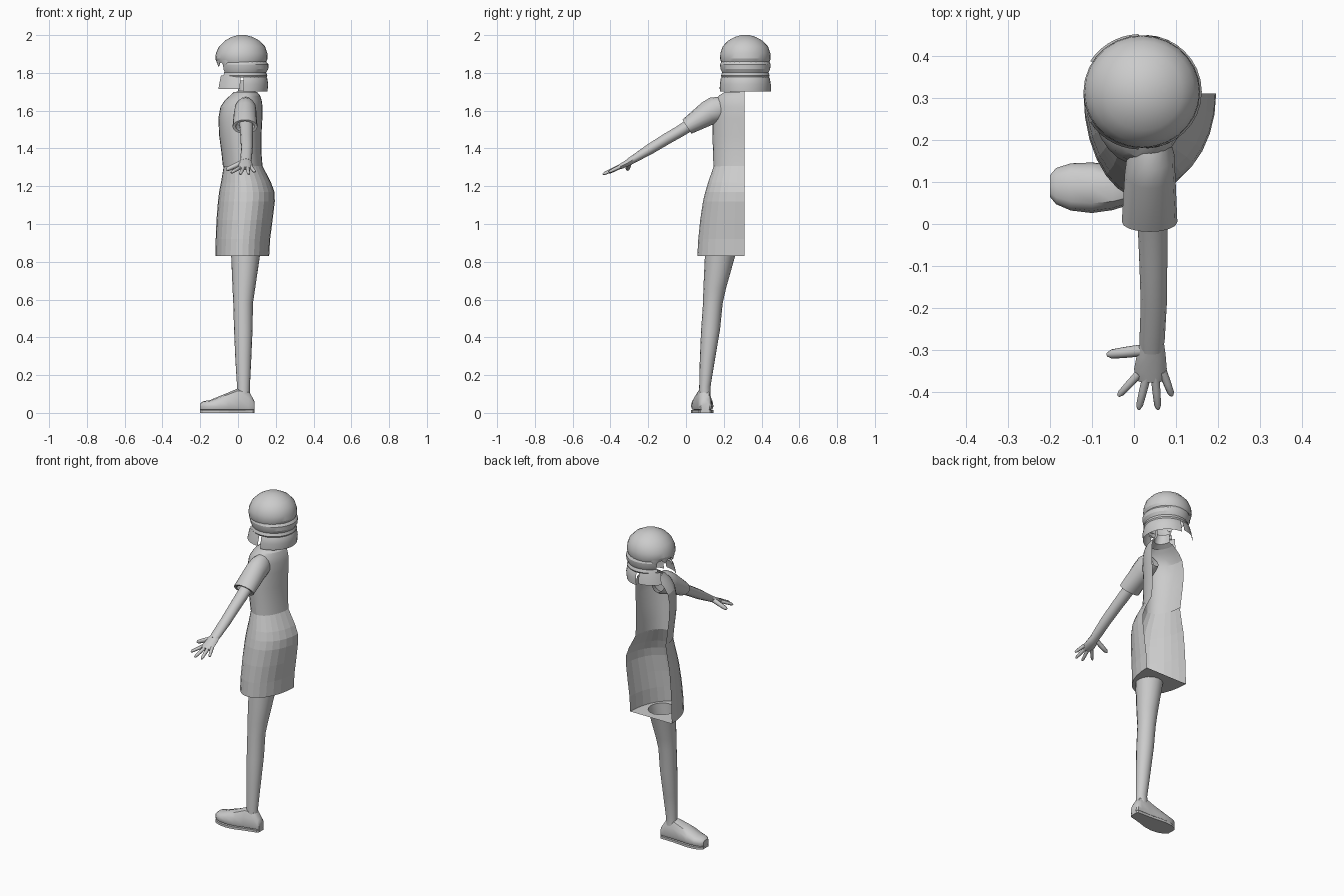
import bpy, bmesh, math
from mathutils import Vector

if "Cube" in bpy.data.objects:
    bpy.data.objects.remove(bpy.data.objects["Cube"])

mat = bpy.data.materials.new("plain grey")
mat.diffuse_color = (0.6, 0.6, 0.6, 1)
mat.use_nodes = True
mat.node_tree.nodes["Principled BSDF"].inputs["Base Color"].default_value = mat.diffuse_color


def finish(name, bm, smooth=None):
    me = bpy.data.meshes.new(name)
    bm.to_mesh(me)
    bm.free()
    me.materials.append(mat)
    ob = bpy.data.objects.new(name, me)
    bpy.context.collection.objects.link(ob)
    if smooth:
        bpy.ops.object.select_all(action='DESELECT')
        ob.select_set(True)
        bpy.context.view_layer.objects.active = ob
        bpy.ops.object.shade_smooth_by_angle(angle=math.radians(smooth))
    return ob


def skin(bm, rings, closed):
    """Quads between successive rings of vertices."""
    n = len(rings[0])
    for a, b in zip(rings, rings[1:]):
        for i in range(n if closed else n - 1):
            k = (i + 1) % n
            bm.faces.new((a[i], a[k], b[k], b[i]))


def shell(name, rows, a0, a1, n, cy, smooth=None):
    """Elliptic arc shell; rows (bottom up) are z, x min, x max, y radius."""
    bm = bmesh.new()
    full = a1 - a0 >= 360
    rings = []
    for z, x0, x1, ry in rows:
        ring = []
        for i in range(n if full else n + 1):
            a = math.radians(a0 + (a1 - a0) * i / n)
            ring.append(bm.verts.new(((x0 + x1) / 2 + (x1 - x0) / 2 * math.cos(a),
                                      cy + ry * math.sin(a), z)))
        rings.append(ring)
    skin(bm, rings, full)
    if full:
        bm.faces.new(rings[-1])
    return finish(name, bm, smooth)


def tube(name, pts, n, axis=None, ref=(1, 0, 0), caps=True, smooth=None):
    """Loft of ellipses; pts are x, y, z, radius along ref, other radius."""
    bm = bmesh.new()
    rings = []
    for i, (x, y, z, ra, rb) in enumerate(pts):
        lo, hi = pts[max(i - 1, 0)], pts[min(i + 1, len(pts) - 1)]
        d = Vector(axis) if axis else Vector(hi[:3]) - Vector(lo[:3])
        d.normalize()
        u = Vector(ref)
        u = (u - d * u.dot(d)).normalized()
        w = d.cross(u)
        rings.append([bm.verts.new(Vector((x, y, z))
                      + u * ra * math.cos(2 * math.pi * k / n)
                      + w * rb * math.sin(2 * math.pi * k / n)) for k in range(n)])
    skin(bm, rings, True)
    if caps:
        bm.faces.new(rings[-1])
        bm.faces.new(rings[0][::-1])
    return finish(name, bm, smooth)


CY = 0.31   # plane where the half body is open

# Half dress: skirt, then blouse up to the neck
shell("skirt", [(.83, -.12, .165, .25), (.92, -.118, .17, .245), (1.02, -.114, .183, .235),
                (1.12, -.106, .195, .22), (1.17, -.10, .193, .208), (1.22, -.09, .175, .193),
                (1.31, -.075, .128, .162)], 180, 360, 14, CY)
shell("blouse", [(1.305, -.08, .13, .165), (1.38, -.088, .124, .167), (1.47, -.1, .124, .17),
                 (1.56, -.104, .129, .17), (1.62, -.093, .13, .165), (1.655, -.07, .125, .155),
                 (1.68, -.042, .117, .135), (1.70, -.02, .10, .105)], 180, 360, 14, CY, 20)
shell("neck", [(1.69, -.025, .10, .10), (1.705, 0, .09, .062), (1.76, .0, .085, .05)],
      180, 360, 10, CY, 30)

# Skirt underside with the leg opening
bm = bmesh.new()
hem = [bm.verts.new((.0225 + .1425 * math.cos(a), CY + .25 * math.sin(a), .83))
       for a in [math.pi + math.pi * i / 14 for i in range(15)]]
hole = [bm.verts.new((.04 + .076 * math.cos(a), .18 + .08 * math.sin(a), .83))
        for a in [2 * math.pi * i / 16 for i in range(16)]]
edges = [bm.edges.new((l[i], l[(i + 1) % len(l)])) for l in (hem, hole) for i in range(len(l))]
bmesh.ops.triangle_fill(bm, use_beauty=True, use_dissolve=False, edges=edges, normal=(0, 0, -1))
finish("skirt_underside", bm)

# Leg
tube("leg", [(.028, .10, .09, .034, .031), (.029, .10, .14, .034, .03), (.028, .113, .28, .042, .04),
             (.028, .13, .44, .049, .05), (.027, .142, .58, .052, .052),
             (.031, .152, .66, .06, .06), (.04, .18, .83, .076, .08)],
     16, axis=(0, 0, 1), caps=False, smooth=30)

# Shoe: cross-sections along x, flat below (x, centre y, half width, top height)
foot = [(-.2, .09, .025, .05), (-.185, .09, .043, .062), (-.15, .088, .056, .067),
        (-.1, .086, .06, .088), (-.05, .087, .054, .108), (0, .093, .044, .13),
        (.055, .10, .036, .12), (.08, .102, .033, .075), (.088, .102, .024, .06)]
bm = bmesh.new()
rings = []
for x, cy, hw, top in foot:
    ring = []
    for k in range(12):
        a = 2 * math.pi * k / 12
        c, s = math.cos(a), math.sin(a)
        y = math.copysign(abs(c) ** .7, c) * hw
        ring.append(bm.verts.new((x, cy + y, .035 + (s * (top - .035) if s > 0
                                                     else -.023 * abs(s) ** .5))))
    rings.append(ring)
skin(bm, rings, True)
bm.faces.new(rings[0])
bm.faces.new(rings[-1][::-1])
bmesh.ops.recalc_face_normals(bm, faces=bm.faces)
finish("shoe", bm, 40)

# Sole: thin outline plate
bm = bmesh.new()
loops = []
for z in (0, .014):
    loops.append([bm.verts.new((x, cy + hw * s, z)) for s, row in ((-1, foot), (1, foot[::-1]))
                  for x, cy, hw, _ in row])
skin(bm, loops, True)
bm.faces.new(loops[0][::-1])
bm.faces.new(loops[1])
finish("shoe_sole", bm)

# Sleeve with turned-in cuff, arm
D = (0, -.84, -.54)
tube("sleeve", [(.04, .20, 1.622, .045, .06), (.04, .165, 1.61, .056, .07), (.038, .12, 1.588, .06, .066),
                (.037, .005, 1.515, .066, .044), (.037, .006, 1.516, .05, .034),
                (.037, .05, 1.544, .045, .034)], 16, axis=D, caps=False, smooth=30)
tube("arm", [(.043, .06, 1.55, .036, .034), (.045, -.03, 1.492, .035, .031),
             (.046, -.1, 1.452, .033, .03), (.047, -.19, 1.397, .031, .028),
             (.043, -.275, 1.345, .03, .021), (.042, -.30, 1.33, .027, .019)],
     12, axis=D, smooth=40)

# Hand
tube("palm", [(.043, -.275, 1.343, .027, .019), (.041, -.31, 1.323, .034, .018),
              (.039, -.345, 1.305, .039, .015), (.039, -.372, 1.294, .031, .01)],
     10, axis=(0, -.88, -.47), smooth=50)
fingers = {"index": ((.012, -.355, 1.30), (-.037, -.408, 1.272)),
           "middle": ((.03, -.362, 1.299), (.011, -.44, 1.263)),
           "ring": ((.05, -.362, 1.299), (.057, -.44, 1.263)),
           "little": ((.068, -.35, 1.303), (.09, -.408, 1.275)),
           "thumb": ((.02, -.30, 1.325), (-.063, -.31, 1.287))}
for name, (a, b) in fingers.items():
    a, b = Vector(a), Vector(b)
    r = .013 if name == "thumb" else .0095
    rows = [(*a.lerp(b, t), r * s, r * s) for t, s in ((0, 1.1), (.5, 1), (.88, .85), (1, .4))]
    tube(name + "_finger", rows, 8, ref=(0, 1, 0) if name == "thumb" else (1, 0, 0), smooth=60)

# Hair: cap with fringe, then layered arcs left open over the face
HY = .314
shell("hair_cap", [(1.855, -.112, .148, .128), (1.875, -.12, .157, .134), (1.905, -.117, .155, .132),
                   (1.94, -.1, .143, .12), (1.97, -.07, .115, .092), (1.99, -.035, .078, .056),
                   (2.0, 0, .042, .022)], 0, 360, 28, HY, 25)
shell("hair_middle_layer", [(1.80, -.095, .148, .122), (1.82, -.105, .16, .132),
                            (1.845, -.108, .161, .134), (1.865, -.1, .145, .125)],
      -142, 142, 24, HY, 25)
shell("hair_upper_layer", [(1.775, -.095, .15, .124), (1.785, -.1, .155, .13),
                           (1.805, -.095, .148, .122)], -145, 145, 24, HY, 25)
shell("hair_back", [(1.702, -.115, .156, .135), (1.74, -.11, .16, .135), (1.77, -.105, .155, .13),
                    (1.785, -.1, .148, .122)], -88, 88, 16, HY, 25)
for side, a in (("right", -148), ("left", 92)):
    shell(side + "_side_hair", [(1.715, -.125, .155, .137), (1.75, -.118, .152, .132),
                                (1.785, -.11, .146, .122)], a, a + 56, 7, HY, 25)

# Fringe tips below the cap
for i, a in enumerate((-45, -17, 17, 45)):
    c, s = math.cos(math.radians(a)), math.sin(math.radians(a))
    x, y = .018 - .126 * c, HY + .126 * s
    tube("fringe_tip_%d" % i, [(x + .004 * c, y, 1.885, .03, .008), (x, y, 1.86, .027, .008),
                               (x, y, 1.835, .004, .003)],
         6, axis=(0, 0, -1), ref=(s, c, 0), smooth=40)
